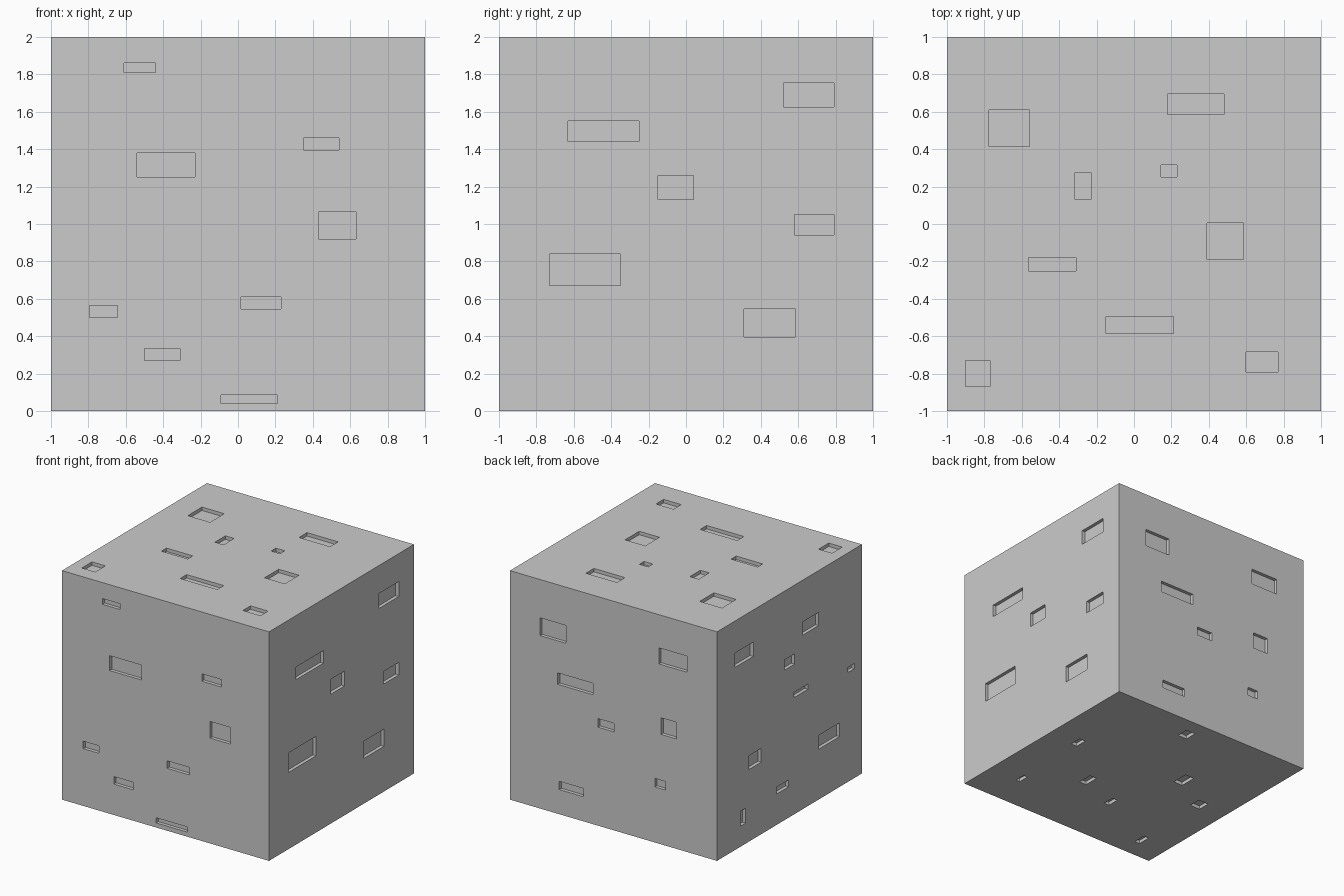
import bpy, bmesh
from mathutils import Vector, Matrix

DEPTH = 0.03  # pocket depth

# Rectangles per face: (u0, u1, v0, v1) in world coordinates
FRONT = [(-.61, -.44, 1.81, 1.86), (-.54, -.23, 1.25, 1.38), (.35, .54, 1.395, 1.46),
         (.43, .63, .92, 1.065), (.015, .23, .545, .61), (-.795, -.645, .50, .565),
         (-.50, -.31, .27, .335), (-.09, .21, .04, .085)]
RIGHT = [(.52, .79, 1.625, 1.755), (-.63, -.25, 1.44, 1.55), (-.15, .04, 1.13, 1.26),
         (.58, .79, .94, 1.05), (-.73, -.35, .67, .84), (.31, .585, .395, .545)]
TOP = [(-.775, -.56, .415, .61), (.18, .48, .585, .695), (.145, .23, .25, .315),
       (-.315, -.23, .13, .275), (.39, .585, -.19, .005), (-.565, -.31, -.25, -.18),
       (-.15, .21, -.585, -.495), (.60, .77, -.79, -.685), (-.90, -.77, -.87, -.73)]
BACK = [(.46, .71, 1.51, 1.665), (-.71, -.44, 1.57, 1.71), (.20, .54, 1.13, 1.23),
        (-.005, .15, .86, .935), (-.61, -.46, .96, 1.105), (.29, .525, .215, .287),
        (-.50, -.40, .485, .56)]
LEFT = [(.50, .755, 1.595, 1.72), (-.40, -.18, 1.52, 1.635), (-.07, .07, 1.31, 1.40),
        (-.255, -.065, 1.02, 1.065), (-.895, -.81, .955, 1.0), (-.69, -.40, .44, .56),
        (.39, .56, .63, .75), (.015, .18, .27, .33), (.605, .675, .18, .31)]
BOTTOM = [(.685, .745, .075, .185), (.065, .155, .755, .865), (.67, .71, -.68, -.58),
          (.215, .285, -.365, -.23), (-.405, -.315, .14, .29), (-.15, -.10, -.505, -.395),
          (-.77, -.67, -.07, .04), (-.755, -.705, -.83, -.71)]

# Face: (rectangles, u axis, v axis, normal axis, plane coordinate)
FACES = [(FRONT, 0, 2, 1, -1), (BACK, 0, 2, 1, 1), (RIGHT, 1, 2, 0, 1),
         (LEFT, 1, 2, 0, -1), (TOP, 0, 1, 2, 2), (BOTTOM, 0, 1, 2, 0)]


def add_box(bm, center, size):
    bmesh.ops.create_cube(bm, size=1, matrix=Matrix.Translation(center) @ Matrix.Diagonal((*size, 1)))


def make_object(name, bm):
    mesh = bpy.data.meshes.new(name)
    bm.to_mesh(mesh)
    bm.free()
    obj = bpy.data.objects.new(name, mesh)
    bpy.context.collection.objects.link(obj)
    return obj


# Solid cube body
bm = bmesh.new()
add_box(bm, Vector((0, 0, 1)), Vector((2, 2, 2)))
block = make_object("pocketed_block", bm)

# All pocket cutters, centred on the face planes
bm = bmesh.new()
for rects, u, v, n, plane in FACES:
    for u0, u1, v0, v1 in rects:
        center, size = Vector(), Vector()
        center[u], size[u] = (u0 + u1) / 2, u1 - u0
        center[v], size[v] = (v0 + v1) / 2, v1 - v0
        center[n], size[n] = plane, 2 * DEPTH
        add_box(bm, center, size)
cutters = make_object("pocket_cutters", bm)
cutters.hide_render = True

# Cut the pockets and remove the cutters
mod = block.modifiers.new("pockets", 'BOOLEAN')
mod.operation = 'DIFFERENCE'
mod.solver = 'EXACT'
mod.object = cutters
bpy.context.view_layer.objects.active = block
bpy.ops.object.modifier_apply(modifier=mod.name)
bpy.data.objects.remove(cutters)
